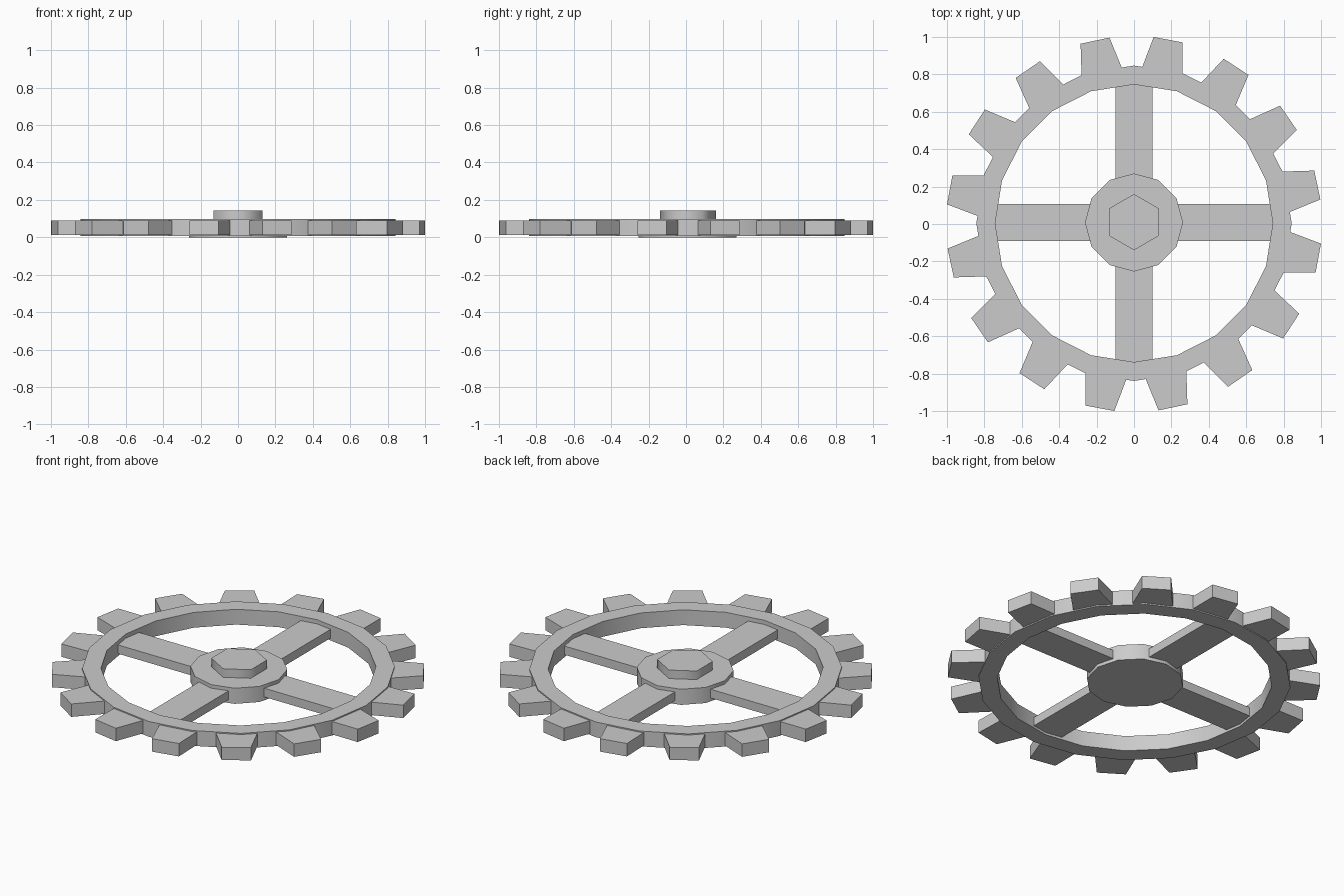
import bpy, bmesh, math

cube = bpy.data.objects.get("Cube")
if cube:
    bpy.data.objects.remove(cube, do_unlink=True)

grey = bpy.data.materials.new("plain_grey")
grey.use_nodes = True
grey.diffuse_color = (0.6, 0.6, 0.6, 1)
grey.node_tree.nodes["Principled BSDF"].inputs["Base Color"].default_value = (0.6, 0.6, 0.6, 1)


def circle(radius, sides, y=0.0, start=0.0):
    turns = [start + 2 * math.pi * i / sides for i in range(sides)]
    return [(radius * math.cos(a), y + radius * math.sin(a)) for a in turns]


def finish(name, bm, smooth=False):
    bmesh.ops.recalc_face_normals(bm, faces=bm.faces)
    mesh = bpy.data.meshes.new(name)
    bm.to_mesh(mesh)
    bm.free()
    mesh.materials.append(grey)
    obj = bpy.data.objects.new(name, mesh)
    bpy.context.collection.objects.link(obj)
    if smooth:
        bpy.ops.object.select_all(action='DESELECT')
        obj.select_set(True)
        bpy.context.view_layer.objects.active = obj
        bpy.ops.object.shade_smooth_by_angle(angle=math.radians(65))
    return obj


def prism(name, outline, low, high, smooth=False):
    """Extrude a flat outline between two heights."""
    bm = bmesh.new()
    bottom = [bm.verts.new((x, y, low)) for x, y in outline]
    top = [bm.verts.new((x, y, high)) for x, y in outline]
    bm.faces.new(bottom)
    bm.faces.new(top)
    for i in range(len(outline)):
        j = (i + 1) % len(outline)
        bm.faces.new((bottom[i], bottom[j], top[j], top[i]))
    return finish(name, bm, smooth)


def ring(name, inner, outer, sides, low, high, y):
    """Rectangular section swept round a polygon."""
    bm = bmesh.new()
    section = [(inner, low), (outer, low), (outer, high), (inner, high)]
    loops = [[bm.verts.new((*p, z)) for p in circle(r, sides, y)] for r, z in section]
    for k in range(4):
        a, b = loops[k], loops[(k + 1) % 4]
        for i in range(sides):
            j = (i + 1) % sides
            bm.faces.new((a[i], a[j], b[j], b[i]))
    return finish(name, bm, True)


# Rim
ring("rim", 0.742, 0.843, 20, 0.006, 0.097, 0.004)

# Tapered teeth, slightly thinner than the rim
tooth = [(0.78, -0.119), (1.002, -0.079), (1.002, 0.079), (0.78, 0.119)]
for i in range(16):
    obj = prism(f"tooth_{i + 1}", tooth, 0.013, 0.09)
    obj.rotation_euler.z = math.radians(12 + 22.5 * i)

# Crossed spokes running from hub to rim
for name, direction in (("right", 0), ("back", 1), ("left", 2), ("front", 3)):
    bar = [(0.15, -0.098), (0.75, -0.098), (0.75, 0.098), (0.15, 0.098)]
    obj = prism(f"spoke_{name}", bar, 0.02, 0.072)
    obj.location.y = 0.008
    obj.rotation_euler.z = direction * math.pi / 2

# Hub disc and hexagonal axle
prism("hub", circle(0.262, 12, 0.008), 0.0, 0.093, True)
prism("axle", circle(0.15, 6, 0.01, math.pi / 2), 0.05, 0.144, True)
